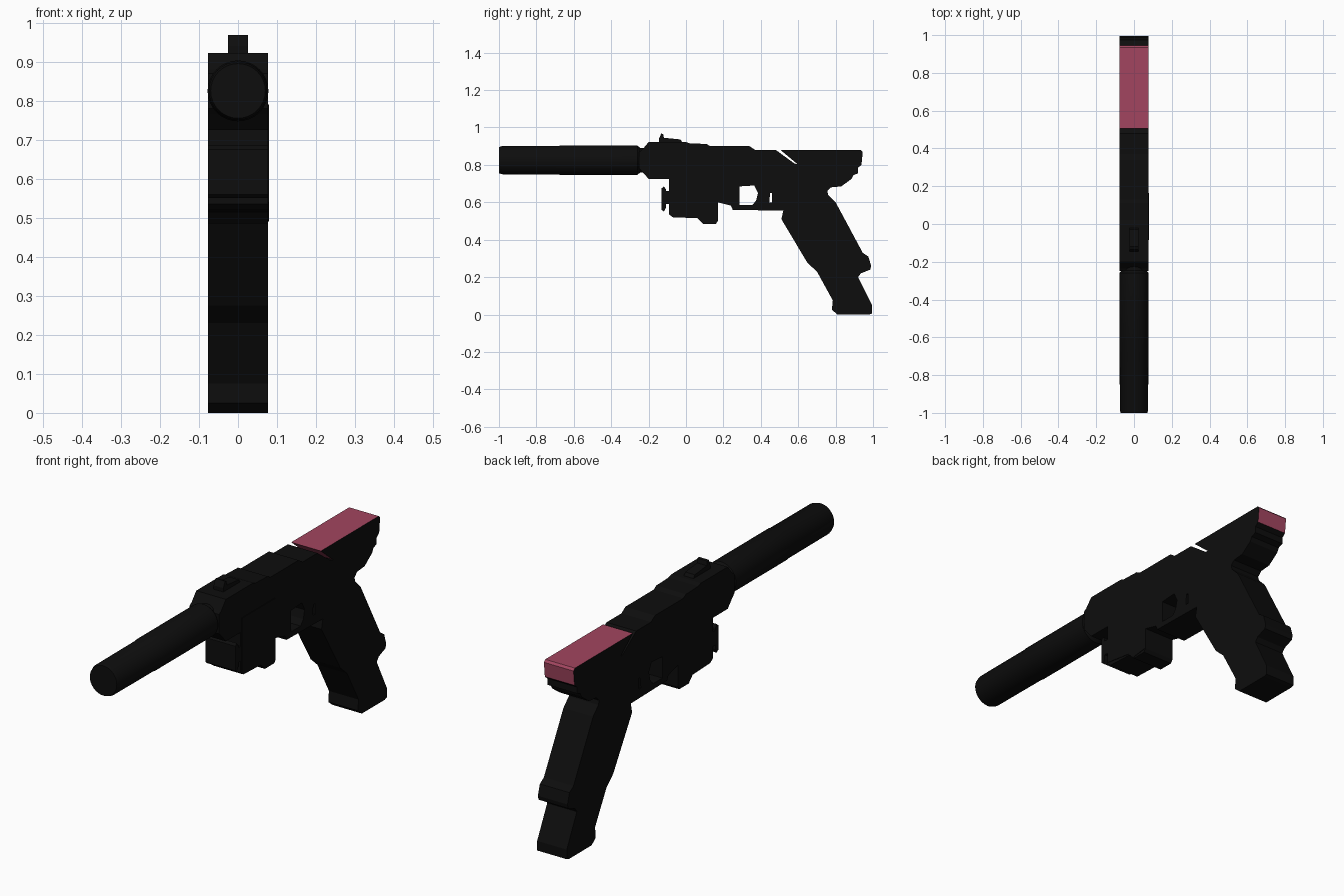
import bpy, bmesh, math
from mathutils import Matrix

if "Cube" in bpy.data.objects:
    bpy.data.objects.remove(bpy.data.objects["Cube"])

HALF = 0.077


def material(name, rgb):
    m = bpy.data.materials.new(name)
    m.diffuse_color = (*rgb, 1)
    m.use_nodes = True
    m.node_tree.nodes["Principled BSDF"].inputs["Base Color"].default_value = m.diffuse_color
    return m


black = material("matte_black", (0.004, 0.004, 0.004))
pink = material("faded_pink", (0.36, 0.06, 0.115))

# local x -> world y, local y -> world z, local z -> world x
TO_SIDE = Matrix(((0, 0, 1, 0), (1, 0, 0, 0), (0, 1, 0, 0), (0, 0, 0, 1)))


def plate(name, outline, x0=-HALF, x1=HALF, holes=()):
    """Extrude a side profile given as (y, z) points across x, with optional holes."""
    cu = bpy.data.curves.new(name + "_profile", 'CURVE')
    cu.dimensions, cu.fill_mode, cu.extrude = '2D', 'BOTH', (x1 - x0) / 2
    for loop in (outline, *holes):
        sp = cu.splines.new('POLY')
        sp.points.add(len(loop) - 1)
        for p, (y, z) in zip(sp.points, loop):
            p.co = (y, z, 0, 1)
        sp.use_cyclic_u = True
    tmp = bpy.data.objects.new(name + "_tmp", cu)
    bpy.context.collection.objects.link(tmp)
    deps = bpy.context.evaluated_depsgraph_get()
    me = bpy.data.meshes.new_from_object(tmp.evaluated_get(deps))
    bpy.data.objects.remove(tmp)
    me.name = name
    me.transform(Matrix.Translation(((x0 + x1) / 2, 0, 0)) @ TO_SIDE)
    bm = bmesh.new()
    bm.from_mesh(me)
    bmesh.ops.remove_doubles(bm, verts=bm.verts, dist=1e-5)
    bmesh.ops.recalc_face_normals(bm, faces=bm.faces)
    for f in bm.faces:
        f.smooth = False
    bm.to_mesh(me)
    bm.free()
    me.materials.clear()
    me.materials.append(black)
    ob = bpy.data.objects.new(name, me)
    bpy.context.collection.objects.link(ob)
    return ob


def turned(name, rings, z, sides=32):
    """Lathe (y, radius) rings around a y-axis at height z, with closed ends."""
    bm = bmesh.new()
    loops = []
    for y, r in rings:
        loops.append([bm.verts.new((r * math.cos(a), y, z + r * math.sin(a)))
                      for a in (2 * math.pi * i / sides for i in range(sides))])
    for a, b in zip(loops, loops[1:]):
        for i in range(sides):
            j = (i + 1) % sides
            bm.faces.new((a[i], a[j], b[j], b[i]))
    bm.faces.new(loops[0])
    bm.faces.new(loops[-1])
    bmesh.ops.recalc_face_normals(bm, faces=bm.faces)
    me = bpy.data.meshes.new(name)
    bm.to_mesh(me)
    bm.free()
    me.materials.append(black)
    ob = bpy.data.objects.new(name, me)
    bpy.context.collection.objects.link(ob)
    bpy.ops.object.select_all(action='DESELECT')
    bpy.context.view_layer.objects.active = ob
    ob.select_set(True)
    bpy.ops.object.shade_smooth_by_angle(angle=math.radians(30))
    return ob


# long barrel tube with slightly eased ends
turned("barrel_tube", [(-1.0, 0.070), (-0.985, 0.075), (-0.68, 0.076), (-0.675, 0.078),
                       (-0.26, 0.078), (-0.245, 0.066), (-0.22, 0.066)], 0.825)

# main frame with trigger opening
plate("frame", [(-.25, .78), (-.25, .87), (-.235, .88), (-.20, .922), (0, .922),
                (.02, .915), (.11, .912), (.13, .90), (.34, .90), (.37, .88),
                (.48, .88), (.58, .807), (.595, .805), (.595, .68), (.52, .555),
                (.25, .56), (.24, .582), (.17, .60), (.17, .725), (-.20, .725),
                (-.235, .765)],
      holes=[[(.285, .585), (.285, .685), (.365, .69), (.385, .65), (.375, .61), (.355, .585)],
             [(.445, .60), (.46, .60), (.46, .65), (.45, .65)]])

# rear housing, pink on its top, back and slot faces
rear = plate("rear_housing", [(.595, .805), (.505, .88), (.935, .88), (.945, .87), (.938, .80),
                              (.92, .785), (.92, .755), (.895, .745), (.885, .725), (.83, .685),
                              (.775, .68), (.755, .66), (.76, .64), (.595, .68)])
rear.data.materials.append(pink)
for f in rear.data.polygons:
    c, n = f.center, f.normal
    if abs(n.x) < 0.5 and (c.z > 0.82):
        f.material_index = 1

# grip with rear heel bump
plate("grip", [(.52, .555), (.595, .68), (.76, .64), (.80, .60), (.945, .33), (.975, .31),
               (.99, .26), (.985, .24), (.935, .22), (.92, .20), (.70, .23), (.65, .275),
               (.51, .51)])

# lower grip end and base pad
plate("grip_base", [(.70, .23), (.92, .20), (.995, .05), (.995, .005), (.98, 0), (.81, 0),
                    (.78, .025), (.785, .075)])

# under-barrel lamp
plate("lamp_body", [(-.09, .725), (.17, .725), (.17, .50), (.16, .485), (.09, .485), (.06, .515),
                    (-.07, .52), (-.09, .535)])
plate("lamp_neck", [(-.112, .59), (-.112, .66), (-.09, .66), (-.09, .59)])
plate("lamp_lens", [(-.13, .56), (-.13, .675), (-.118, .685), (-.108, .67), (-.108, .57),
                    (-.118, .55)])
plate("lamp_side_panel", [(-.085, .54), (-.085, .79), (.165, .79), (.165, .50), (.09, .49),
                          (.06, .52)], 0.06, 0.0795)

# front sight on the top ridge
plate("front_sight", [(-.145, .915), (-.145, .94), (-.132, .968), (-.122, .965), (-.118, .945),
                      (-.03, .936), (-.015, .915)], -0.025, 0.025)
